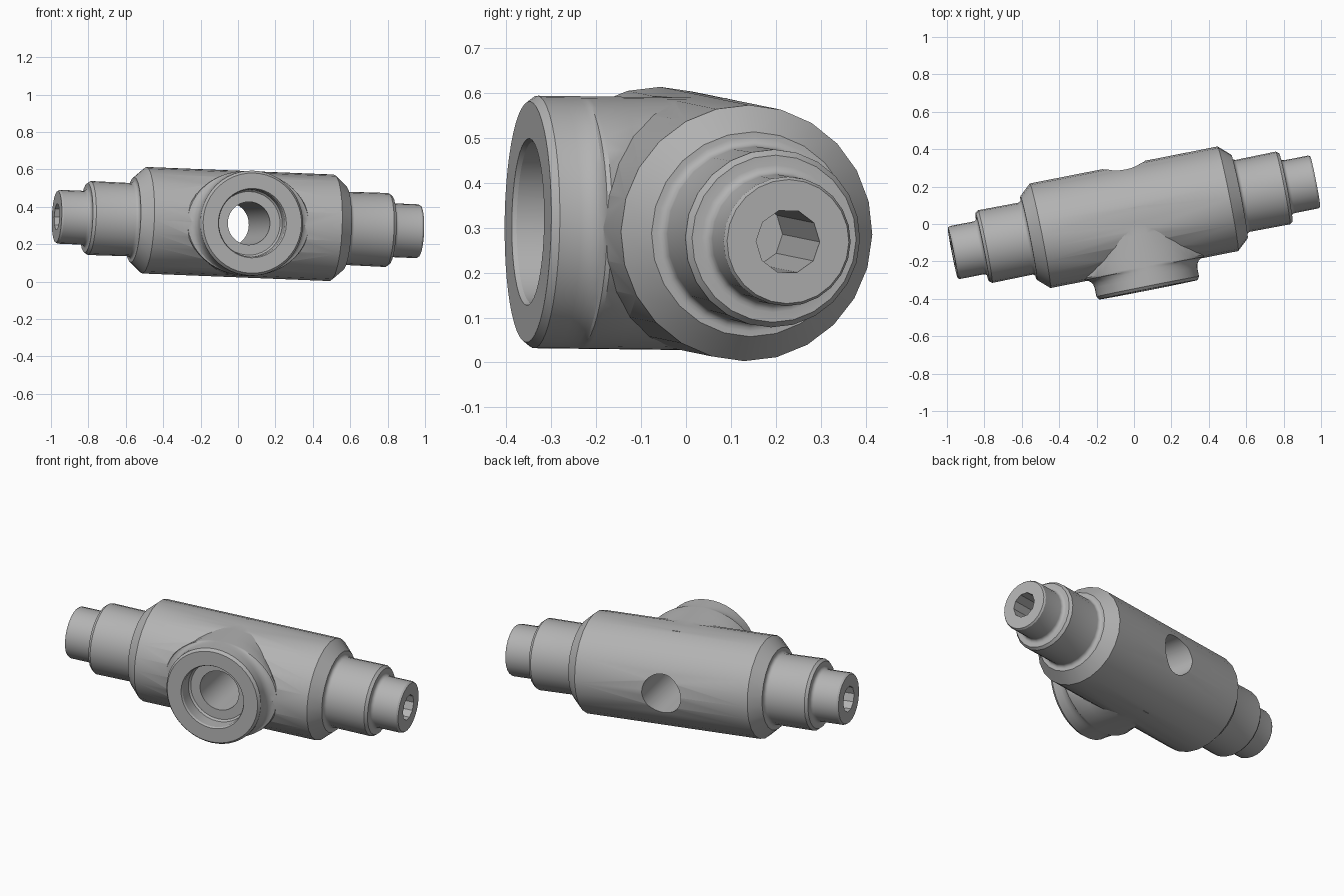
import bpy, bmesh, math
from mathutils import Matrix, Vector

cube = bpy.data.objects.get("Cube")
if cube:
    bpy.data.objects.remove(cube, do_unlink=True)

steel = bpy.data.materials.new("plain_grey")
grey = (0.45, 0.45, 0.45, 1)
steel.diffuse_color = grey
steel.use_nodes = True
steel.node_tree.nodes["Principled BSDF"].inputs["Base Color"].default_value = grey

# Tilted frame: local Z runs along the pipe, local X along the side branch
pipe = Vector((0.980, 0.193, -0.0395)).normalized()
branch = Vector((0.193, -0.980, 0.012))
branch = (branch - pipe * branch.dot(pipe)).normalized()
frame = Matrix((branch, pipe.cross(branch), pipe)).transposed().to_4x4()
frame.translation = (0, 0.036, 0.308)


def loft(name, sections, sides, along_branch=False):
    """Capped stack of elliptical rings; each section is (position, half width, half height)."""
    bm = bmesh.new()
    rings = []
    for pos, *half in sections:
        ra, rb = half[0], half[-1]
        ring = []
        for i in range(sides):
            a = math.tau * i / sides
            u, v = ra * math.cos(a), rb * math.sin(a)
            ring.append(bm.verts.new((pos, v, u) if along_branch else (u, v, pos)))
        rings.append(ring)
    for lower, upper in zip(rings, rings[1:]):
        for i in range(sides):
            j = (i + 1) % sides
            bm.faces.new((lower[i], lower[j], upper[j], upper[i]))
    bm.faces.new(rings[0])
    bm.faces.new(rings[-1])
    bmesh.ops.recalc_face_normals(bm, faces=bm.faces)
    mesh = bpy.data.meshes.new(name)
    bm.to_mesh(mesh)
    bm.free()
    mesh.materials.append(steel)
    ob = bpy.data.objects.new(name, mesh)
    bpy.context.collection.objects.link(ob)
    ob.matrix_world = frame
    return ob


def combine(target, tool, operation):
    """Bake a boolean and drop the tool object."""
    mod = target.modifiers.new(operation.title(), "BOOLEAN")
    mod.operation, mod.solver, mod.object = operation, "EXACT", tool
    bpy.context.view_layer.update()
    graph = bpy.context.evaluated_depsgraph_get()
    result = bpy.data.meshes.new_from_object(target.evaluated_get(graph))
    target.modifiers.clear()
    target.data = result
    bpy.data.objects.remove(tool, do_unlink=True)


def fillet(pos, radius, size, steps=4):
    """Concave quarter round from a shoulder onto a smaller cylinder."""
    angles = [math.pi / 2 * i / steps for i in range(steps + 1)]
    return [(pos + size * (1 - math.cos(a)), radius + size * (1 - math.sin(a)))
            for a in angles]


# Stepped pipe, mirrored about its middle
half = [(0.512, 0.285), (0.575, 0.228)]
half += fillet(0.575, 0.196, 0.02)
half += [(0.812, 0.198), (0.828, 0.186)]
half += fillet(0.828, 0.144, 0.02)
half += [(0.978, 0.144), (0.988, 0.138)]
body = loft("valve_body", [(-p, r) for p, r in reversed(half)] + half, 24)

# Side branch with a flared root and a chamfered rim
flare = [(-0.05, 0.278), (0.1, 0.288), (0.2, 0.305), (0.27, 0.335)]
flare += [(p, r) for p, r in fillet(0.28, 0.28, 0.05)]
sections = [(p, r, 0.281) for p, r in flare]
sections += [(0.378, 0.28, 0.281), (0.395, 0.268, 0.268)]
combine(body, loft("branch", sections, 48, True), "UNION")

# Cross bore with its counterbore
bore = [(-0.5, 0.115), (0.3, 0.115), (0.3, 0.17), (0.31, 0.18),
        (0.385, 0.18), (0.42, 0.2)]
combine(body, loft("cross_bore", bore, 40, True), "DIFFERENCE")

# Blind hole in each end
for side in (-1, 1):
    hole = loft("end_hole", [(side * 0.56, 0.072), (side * 1.1, 0.072)], 10)
    combine(body, hole, "DIFFERENCE")

bpy.ops.object.select_all(action="DESELECT")
body.select_set(True)
bpy.context.view_layer.objects.active = body
bpy.ops.object.shade_smooth_by_angle(angle=math.radians(28))
